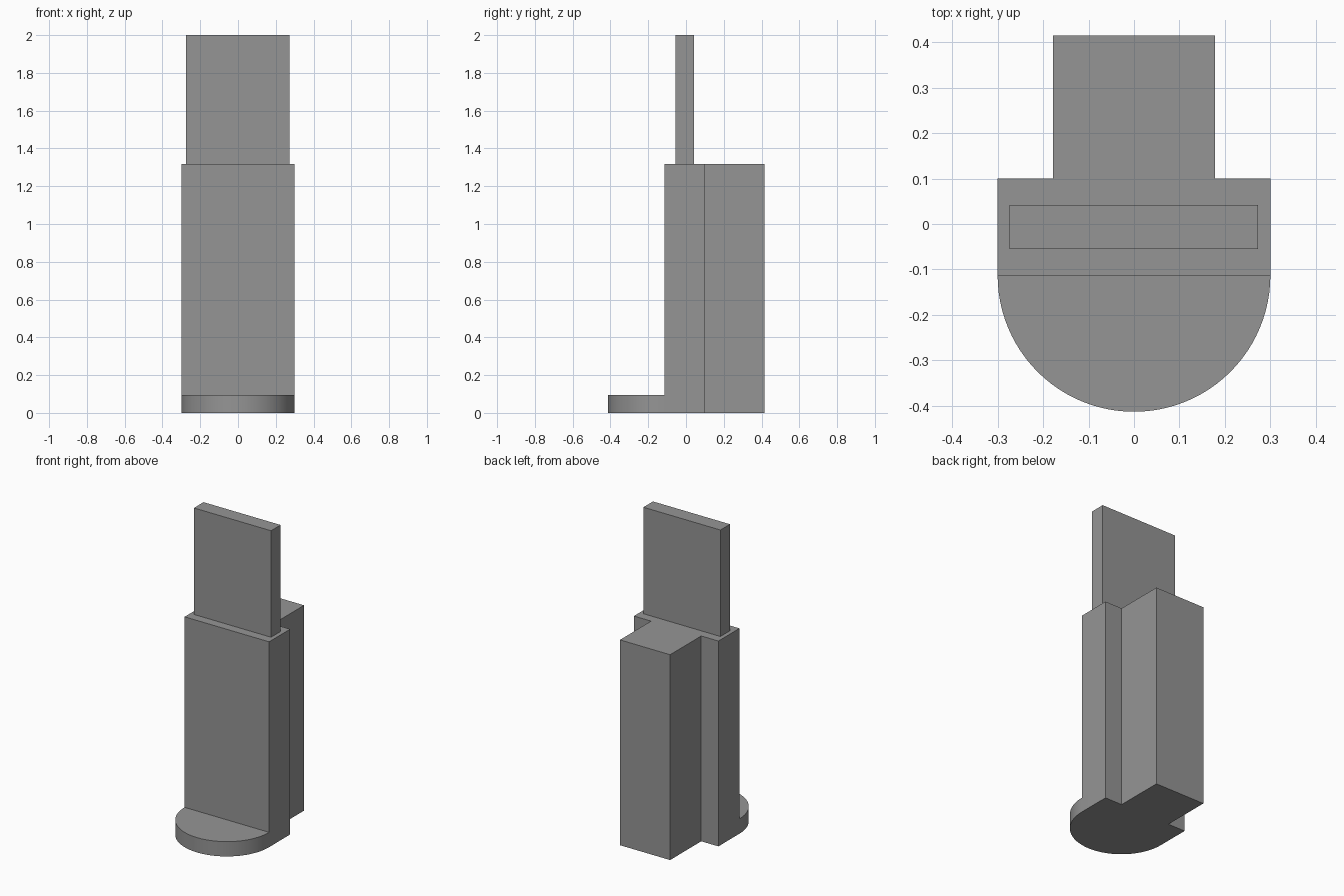
import bpy, bmesh, math

if "Cube" in bpy.data.objects:
    bpy.data.objects.remove(bpy.data.objects["Cube"])

grey = bpy.data.materials.new("mid_grey")
grey.diffuse_color = (0.3, 0.3, 0.3, 1)
grey.use_nodes = True
grey.node_tree.nodes["Principled BSDF"].inputs["Base Color"].default_value = grey.diffuse_color

FRONT, STEP, BACK = -0.113, 0.10, 0.415    # y of body front, shoulder and rear
HALF, REAR_HALF = 0.30, 0.178              # half widths of body and rear block
FOOT_Z, BODY_Z, TOP_Z = 0.095, 1.317, 2.0


def finish(bm, name):
    bmesh.ops.recalc_face_normals(bm, faces=bm.faces)
    mesh = bpy.data.meshes.new(name)
    bm.to_mesh(mesh)
    bm.free()
    mesh.materials.append(grey)
    obj = bpy.data.objects.new(name, mesh)
    bpy.context.collection.objects.link(obj)
    return obj


def raise_faces(bm, faces, height):
    """Extrude faces upward and return the new top faces."""
    new = bmesh.ops.extrude_face_region(bm, geom=faces)["geom"]
    verts = [g for g in new if isinstance(g, bmesh.types.BMVert)]
    bmesh.ops.translate(bm, verts=verts, vec=(0, 0, height))
    return [g for g in new if isinstance(g, bmesh.types.BMFace)]


# Body: T-shaped column with a half-round foot in front
bm = bmesh.new()
left = bm.verts.new((-HALF, FRONT, 0))
right = bm.verts.new((HALF, FRONT, 0))
tee = [bm.verts.new((x, y, 0)) for x, y in (
    (HALF, STEP), (REAR_HALF, STEP), (REAR_HALF, BACK),
    (-REAR_HALF, BACK), (-REAR_HALF, STEP), (-HALF, STEP))]
N = 48
arc = [bm.verts.new((-HALF * math.cos(math.pi * i / N),
                     FRONT - HALF * math.sin(math.pi * i / N), 0))
       for i in range(1, N)]
column = bm.faces.new([left, right] + tee)
foot = bm.faces.new([left] + arc + [right])
tops = raise_faces(bm, [column, foot], FOOT_Z)
rear_top = max(tops, key=lambda f: f.calc_center_median().y)
bmesh.ops.delete(bm, geom=[f for f in (column, foot) if f.is_valid], context='FACES_ONLY')
bm.faces.new([left] + arc + [right] + tee)          # single flat underside
loose = [e for e in bm.edges if not e.link_faces]
bmesh.ops.delete(bm, geom=loose, context='EDGES')
raise_faces(bm, [rear_top], BODY_Z - FOOT_Z)
body = finish(bm, "body")

# Smooth the round foot, keep the corners sharp
bpy.context.view_layer.objects.active = body
body.select_set(True)
bpy.ops.object.shade_smooth_by_angle(angle=math.radians(30))

# Blade: thin upright plate on top of the body
bm = bmesh.new()
plate = bm.faces.new([bm.verts.new((x, y, BODY_Z)) for x, y in (
    (-0.274, -0.055), (0.273, -0.055), (0.273, 0.042), (-0.274, 0.042))])
raise_faces(bm, [plate], TOP_Z - BODY_Z)
finish(bm, "blade")
